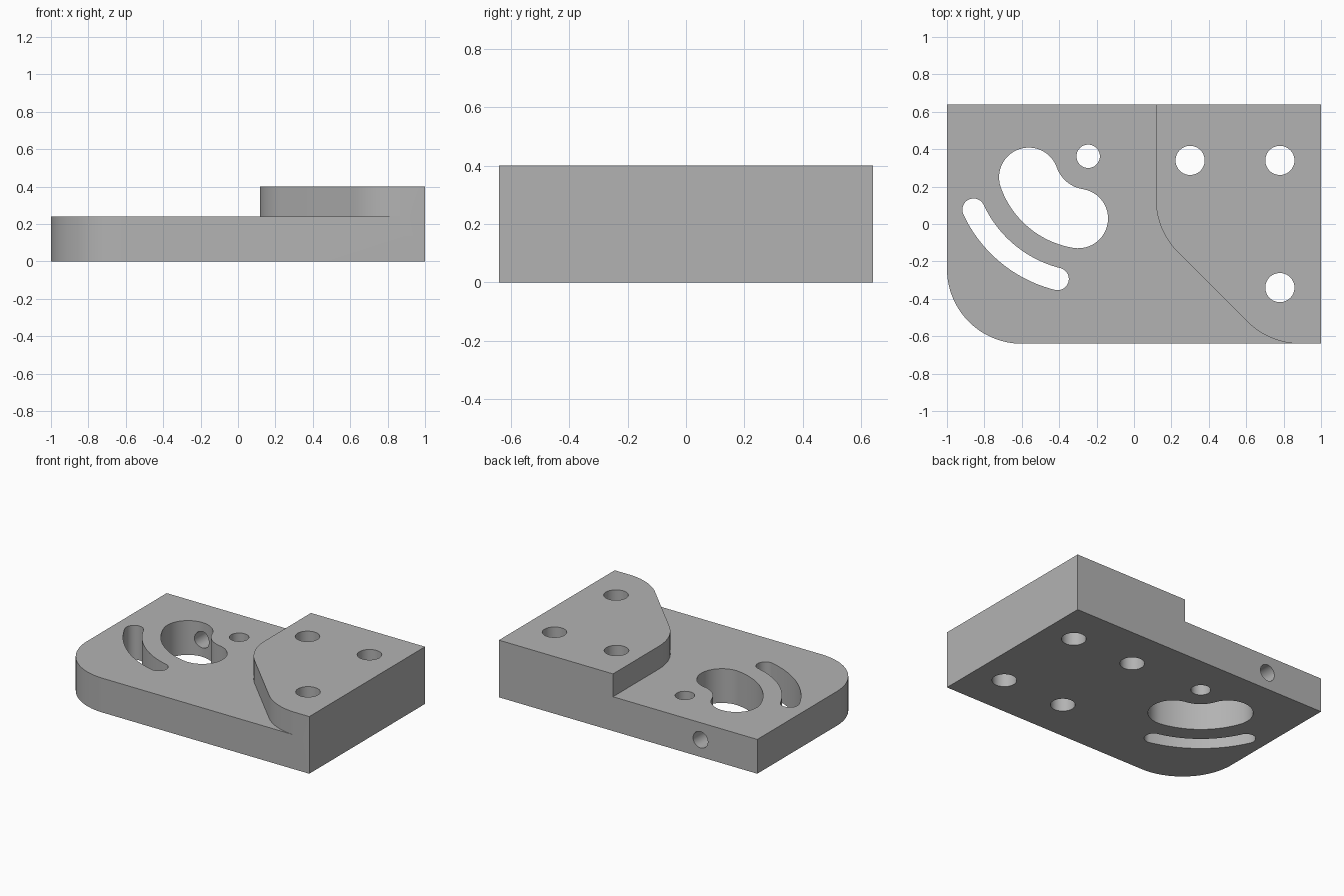
import bpy, bmesh
from math import sin, cos, radians, pi
from mathutils import Matrix, Vector

cube = bpy.data.objects.get("Cube")
if cube:
    bpy.data.objects.remove(cube, do_unlink=True)

grey = bpy.data.materials.new("machined grey")
grey.use_nodes = True
COLOR = (0.45, 0.45, 0.45, 1)
grey.diffuse_color = COLOR
grey.node_tree.nodes["Principled BSDF"].inputs["Base Color"].default_value = COLOR

BASE_H, BLOCK_H, HALF_Y, FILLET = 0.24, 0.4, 0.64, 0.4
PIVOT = (-0.245, 0.362)


def arc(center, r, a0, a1, n=16):
    """Points along an arc, angles in degrees."""
    steps = [radians(a0 + (a1 - a0) * i / n) for i in range(n + 1)]
    return [(center[0] + r * cos(a), center[1] + r * sin(a)) for a in steps]


def prism(name, outline, z0, z1):
    """Extrude a counter-clockwise outline from z0 to z1."""
    bm = bmesh.new()
    face = bm.faces.new([bm.verts.new((x, y, z0)) for x, y in outline])
    top = bmesh.ops.extrude_face_region(bm, geom=[face])["geom"]
    verts = [v for v in top if isinstance(v, bmesh.types.BMVert)]
    bmesh.ops.translate(bm, verts=verts, vec=(0, 0, z1 - z0))
    bmesh.ops.recalc_face_normals(bm, faces=bm.faces)
    mesh = bpy.data.meshes.new(name)
    bm.to_mesh(mesh)
    bm.free()
    mesh.materials.append(grey)
    obj = bpy.data.objects.new(name, mesh)
    bpy.context.collection.objects.link(obj)
    return obj


def circle(x, y, r):
    return arc((x, y), r, 0, 360, 48)[:-1]


def arc_slot(r, half_width, a0, a1):
    """Round-ended slot curved around the pivot hole."""
    ends = [(PIVOT[0] + r * cos(radians(a)), PIVOT[1] + r * sin(radians(a))) for a in (a0, a1)]
    return (arc(PIVOT, r + half_width, a0, a1, 32)
            + arc(ends[1], half_width, a1, a1 + 180, 24)[1:]
            + arc(PIVOT, r - half_width, a1, a0, 32)[1:]
            + arc(ends[0], half_width, a0 + 180, a0 + 360, 24)[1:-1])


def combine(target, other, operation):
    """Apply a boolean and discard the helper."""
    mod = target.modifiers.new("boolean", "BOOLEAN")
    mod.operation, mod.object, mod.solver = operation, other, "EXACT"
    bpy.context.view_layer.objects.active = target
    bpy.ops.object.modifier_apply(modifier=mod.name)
    bpy.data.objects.remove(other, do_unlink=True)


# Base plate with one rounded front corner
plate = prism("stepped_plate",
              [(1, -HALF_Y), (1, HALF_Y), (-1, HALF_Y)]
              + arc((FILLET - 1, FILLET - HALF_Y), FILLET, 180, 270, 32), 0, BASE_H)

# Raised block with a filleted diagonal edge
block = prism("raised_block",
              [(1, -HALF_Y), (1, HALF_Y), (0.117, HALF_Y)]
              + arc((0.117 + FILLET, 0.132), FILLET, 180, 225)
              + arc((0.889, FILLET * -1 - HALF_Y + 2 * FILLET), FILLET, 225, 270),
              0, BLOCK_H)
combine(plate, block, "UNION")

# Bolt holes; the last one is blind from below
for x, y, r, top in ((0.78, 0.34, 0.078, 0.5), (0.3, 0.34, 0.078, 0.5),
                     (0.78, -0.34, 0.078, 0.5), (0.3, -0.34, 0.078, 0.16),
                     (*PIVOT, 0.0625, 0.5)):
    combine(plate, prism("hole_cutter", circle(x, y, r), -0.1, top), "DIFFERENCE")

# Kidney opening and narrow curved slot
for r, w, a0, a1 in ((0.337, 0.159, 199.5, 261), (0.676, 0.06, 205, 256)):
    combine(plate, prism("slot_cutter", arc_slot(r, w, a0, a1), -0.1, 0.5), "DIFFERENCE")

# Cross hole from the back face into the kidney opening
cross = prism("cross_cutter", circle(0, 0, 0.057), 0, 0.45)
cross.data.transform(Matrix.Translation(Vector((-0.56, 0.7, BASE_H / 2))) @ Matrix.Rotation(pi / 2, 4, "X"))
combine(plate, cross, "DIFFERENCE")

# Smooth curved walls, crisp edges
bpy.ops.object.select_all(action="DESELECT")
plate.select_set(True)
bpy.context.view_layer.objects.active = plate
bpy.ops.object.shade_smooth_by_angle(angle=radians(30))
